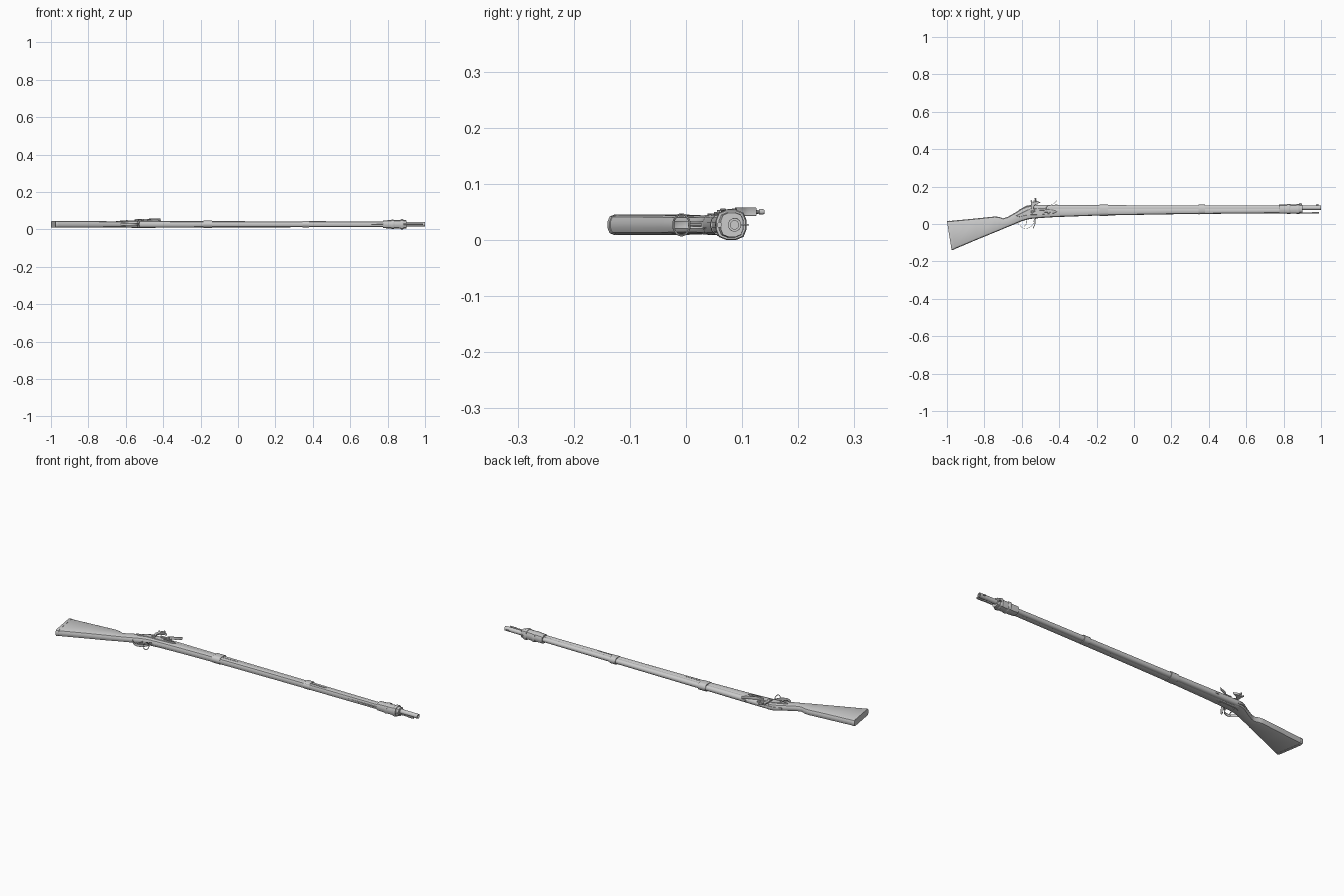
import bpy, bmesh, math
from mathutils import Vector, Matrix

ZC = 0.027  # centre plane of the gun, which lies on its side


def finish(name, bm, angle=35):
    bmesh.ops.recalc_face_normals(bm, faces=bm.faces)
    me = bpy.data.meshes.new(name)
    bm.to_mesh(me)
    bm.free()
    ob = bpy.data.objects.new(name, me)
    bpy.context.collection.objects.link(ob)
    smooth(ob, angle)
    return ob


def smooth(ob, angle=35):
    bpy.ops.object.select_all(action='DESELECT')
    ob.select_set(True)
    bpy.context.view_layer.objects.active = ob
    bpy.ops.object.shade_smooth_by_angle(angle=math.radians(angle))


def loft(name, sections, k=0.7, n=3):
    """Rounded-box sections: (x_top, y_top, x_bottom, y_bottom, half_width)."""
    bm = bmesh.new()
    rings = []
    for xt, yt, xb, yb, hw in sections:
        hh = (yt - yb) / 2
        r = k * min(hw, hh)
        ring = []
        for q, (sz, sy) in enumerate([(1, 1), (-1, 1), (-1, -1), (1, -1)]):
            for i in range(n):
                a = math.pi / 2 * (q + i / (n - 1))
                z = sz * (hw - r) + r * math.cos(a)
                y = sy * (hh - r) + r * math.sin(a)
                t = (y + hh) / (2 * hh)
                ring.append(bm.verts.new((xb + (xt - xb) * t, (yt + yb) / 2 + y, ZC + z)))
        rings.append(ring)
    m = len(rings[0])
    for a, b in zip(rings, rings[1:]):
        for i in range(m):
            bm.faces.new((a[i], a[(i + 1) % m], b[(i + 1) % m], b[i]))
    bm.faces.new(rings[0])
    bm.faces.new(rings[-1])
    return finish(name, bm)


def lathe(name, profile, origin, axis='X', sides=12):
    """Turned part; profile is (distance along axis, radius)."""
    bm = bmesh.new()
    rings = []
    rot = {'X': Matrix.Rotation(math.pi / 2, 3, 'Y'), 'Z': Matrix.Identity(3),
           'Y': Matrix.Rotation(-math.pi / 2, 3, 'X')}[axis]
    for d, r in profile:
        rings.append([bm.verts.new(rot @ Vector((r * math.cos(2 * math.pi * (i + .5) / sides),
                                                 r * math.sin(2 * math.pi * (i + .5) / sides), d))
                                   + Vector(origin)) for i in range(sides)])
    for a, b in zip(rings, rings[1:]):
        for i in range(sides):
            bm.faces.new((a[i], a[(i + 1) % sides], b[(i + 1) % sides], b[i]))
    bm.faces.new(rings[0])
    bm.faces.new(rings[-1])
    return finish(name, bm)


def plate(name, pts, z0, z1, bevel=0.001):
    """Flat outline in the side plane, extruded in z."""
    bm = bmesh.new()
    f = bm.faces.new([bm.verts.new((x, y, z0)) for x, y in pts])
    top = bmesh.ops.extrude_face_region(bm, geom=[f])
    verts = [v for v in top['geom'] if isinstance(v, bmesh.types.BMVert)]
    bmesh.ops.translate(bm, verts=verts, vec=(0, 0, z1 - z0))
    if bevel:
        edges = [e for e in bm.edges if all(v in verts for v in e.verts)]
        bmesh.ops.bevel(bm, geom=edges, offset=bevel, segments=1, affect='EDGES')
    return finish(name, bm)


def strap(name, pts, z, half_width, thick, cyclic=False, flat=True):
    """Bent strip (flat) or round wire through the given points."""
    cu = bpy.data.curves.new(name, 'CURVE')
    cu.dimensions = '2D' if flat else '3D'
    cu.fill_mode = 'NONE' if flat else 'FULL'
    cu.extrude = half_width
    cu.bevel_depth = thick
    cu.bevel_resolution = 1
    cu.resolution_u = 5
    sp = cu.splines.new('BEZIER')
    sp.bezier_points.add(len(pts) - 1)
    for bp, p in zip(sp.bezier_points, pts):
        bp.co = (p[0], p[1], p[2] if len(p) > 2 else 0)
        bp.handle_left_type = bp.handle_right_type = 'AUTO'
    sp.use_cyclic_u = cyclic
    if flat:
        cu.fill_mode = 'BOTH'
    else:
        cu.use_fill_caps = True
    ob = bpy.data.objects.new(name, cu)
    ob.location.z = z
    bpy.context.collection.objects.link(ob)
    bpy.ops.object.select_all(action='DESELECT')
    ob.select_set(True)
    bpy.context.view_layer.objects.active = ob
    bpy.ops.object.convert(target='MESH')
    smooth(bpy.context.view_layer.objects.active)


# Wooden stock: butt, wrist and long fore-end
loft("stock", [
    (-0.988, 0.016, -0.963, -0.136, 0.0175),
    (-0.85, 0.029, -0.84, -0.084, 0.0175),
    (-0.745, 0.040, -0.74, -0.043, 0.0170),
    (-0.722, 0.038, -0.715, -0.033, 0.0165),
    (-0.700, 0.030, -0.69, -0.022, 0.0160),
    (-0.675, 0.038, -0.65, -0.006, 0.0160),
    (-0.635, 0.061, -0.60, 0.015, 0.0165),
    (-0.600, 0.083, -0.565, 0.025, 0.0175),
    (-0.572, 0.095, -0.54, 0.029, 0.0180),
    (-0.550, 0.097, -0.52, 0.030, 0.0180),
    (-0.540, 0.089, -0.50, 0.032, 0.0180),
    (-0.42, 0.088, -0.42, 0.037, 0.0172),
    (-0.20, 0.088, -0.20, 0.045, 0.0165),
    (0.20, 0.087, 0.20, 0.052, 0.0160),
    (0.86, 0.086, 0.86, 0.059, 0.0150)], k=0.7)
loft("butt_plate", [(-1.0, 0.015, -0.975, -0.140, 0.0170),
                    (-0.995, 0.017, -0.970, -0.140, 0.0185),
                    (-0.985, 0.0175, -0.960, -0.136, 0.0185)], k=0.7)

# Barrel with hollow muzzle, breech tang, ramrod
lathe("barrel", [(-0.55, 0.0155), (-0.40, 0.0155), (-0.2, 0.0145), (0.4, 0.0135), (1.0, 0.0120),
                 (1.0, 0.0075), (0.90, 0.0075)], (0, 0.0865, ZC))
loft("breech_tang", [(-0.615, 0.076, -0.615, 0.070, 0.004),
                     (-0.572, 0.099, -0.572, 0.092, 0.006),
                     (-0.54, 0.102, -0.54, 0.094, 0.008)])
lathe("ramrod", [(0.0, 0.0035), (0.95, 0.0035), (0.96, 0.005), (0.99, 0.005)],
      (0, 0.0595, ZC), sides=8)
lathe("touch_hole", [(0, 0.003), (0.019, 0.003)], (-0.5, 0.088, ZC), 'Z', 8)
loft("front_sight", [(0.975, 0.107, 0.972, 0.096, 0.0015), (0.985, 0.107, 0.988, 0.096, 0.0015)])
loft("rear_sight", [(-0.42, 0.105, -0.425, 0.099, 0.005), (-0.41, 0.105, -0.405, 0.099, 0.005)])

# Barrel bands
for name, x0, x1, yb, hw in [("rear_band", -0.185, -0.140, 0.043, 0.0190),
                             ("middle_band", 0.345, 0.380, 0.052, 0.0180)]:
    loft(name, [(x0, 0.103, x0, yb, hw), (x1, 0.103, x1, yb + .001, hw)], k=0.9, n=4)
    plate(name + "_spring", [(x1, 0.066), (x1 + 0.09, 0.067), (x1 + 0.09, 0.070), (x1, 0.071)],
          ZC + 0.014, ZC + 0.0175, 0)

# Muzzle band: sleeve with two raised rings
loft("muzzle_band", [(0.775, 0.103, 0.775, 0.056, 0.0205), (0.82, 0.103, 0.82, 0.055, 0.0225),
                     (0.87, 0.103, 0.87, 0.055, 0.0235), (0.90, 0.102, 0.90, 0.062, 0.0215)],
     k=0.7)
for i, (x, hw) in enumerate([(0.818, 0.0245), (0.868, 0.0270)]):
    loft(f"muzzle_band_ring_{i + 1}", [(x, 0.106, x, 0.054, hw - .002), (x + .004, 0.108, x + .004, 0.053, hw),
                                       (x + .014, 0.108, x + .014, 0.053, hw),
                                       (x + .018, 0.106, x + .018, 0.054, hw - .002)], k=0.7)
loft("band_sight", [(0.885, 0.112, 0.880, 0.100, 0.0015), (0.895, 0.112, 0.900, 0.100, 0.0015)])

# Lock plate and counter plate
lock = [(-0.632, 0.044), (-0.612, 0.038), (-0.57, 0.048), (-0.50, 0.050), (-0.43, 0.057),
        (-0.412, 0.066), (-0.43, 0.076), (-0.50, 0.084), (-0.56, 0.080), (-0.60, 0.060)]
plate("lock_plate", lock, ZC + 0.014, ZC + 0.0205)
plate("counter_plate", [(-0.56, 0.055), (-0.45, 0.060), (-0.44, 0.068), (-0.45, 0.075),
                        (-0.55, 0.072), (-0.57, 0.063)], ZC - 0.0195, ZC - 0.014, 0)
for i, (x, y) in enumerate([(-0.545, 0.063), (-0.455, 0.067)]):
    lathe(f"counter_screw_{i + 1}", [(0, 0.004), (0.004, 0.004)], (x, y, ZC - 0.021), 'Z', 10)
for i, (x, y) in enumerate([(-0.595, 0.053), (-0.47, 0.061), (-0.435, 0.067)]):
    lathe(f"lock_screw_{i + 1}", [(0, 0.0035), (0.007, 0.0035), (0.008, 0.002)],
          (x, y, ZC + 0.015), 'Z', 10)

# Cock: curved body, jaws holding the flint, top screw
plate("cock", [(-0.550, 0.060), (-0.541, 0.055), (-0.531, 0.060), (-0.530, 0.072), (-0.537, 0.085),
               (-0.532, 0.099), (-0.518, 0.105), (-0.509, 0.110), (-0.511, 0.114), (-0.533, 0.113),
               (-0.542, 0.119), (-0.549, 0.128), (-0.554, 0.126), (-0.549, 0.112), (-0.552, 0.094),
               (-0.549, 0.078)], ZC + 0.0195, ZC + 0.0265)
lathe("cock_pivot", [(0, 0.006), (0.008, 0.006), (0.010, 0.004)], (-0.541, 0.066, ZC + 0.0195), 'Z')
loft_jaw = plate("upper_jaw", [(-0.540, 0.120), (-0.512, 0.117), (-0.508, 0.120), (-0.514, 0.124),
                               (-0.538, 0.126)], ZC + 0.017, ZC + 0.029)
plate("flint", [(-0.534, 0.113), (-0.505, 0.112), (-0.497, 0.115), (-0.508, 0.118), (-0.536, 0.120)],
      ZC + 0.018, ZC + 0.028, 0)
lathe("jaw_screw", [(0, 0.0025), (0.022, 0.0025), (0.024, 0.005), (0.030, 0.005), (0.033, 0.003)],
      (-0.527, 0.107, ZC + 0.023), 'Y', 10)

# Pan, opened steel and its spring
plate("flash_pan", [(-0.515, 0.083), (-0.505, 0.073), (-0.48, 0.073), (-0.465, 0.083)],
      ZC + 0.012, ZC + 0.028)
strap("frizzen", [(-0.476, 0.086), (-0.462, 0.094), (-0.446, 0.100), (-0.428, 0.108), (-0.412, 0.124)],
      ZC + 0.0235, 0.006, 0.0018)
lathe("frizzen_pivot", [(0, 0.004), (0.014, 0.004)], (-0.468, 0.086, ZC + 0.015), 'Z', 10)
strap("frizzen_spring", [(-0.425, 0.066), (-0.465, 0.064), (-0.482, 0.068), (-0.465, 0.076),
                         (-0.445, 0.079)], ZC + 0.022, 0.002, 0.0013)

# Trigger, guard and sling swivels
strap("trigger_guard", [(-0.665, -0.012), (-0.625, 0.003), (-0.612, -0.008), (-0.590, -0.023),
                        (-0.562, -0.021), (-0.540, -0.002), (-0.530, 0.025), (-0.495, 0.032),
                        (-0.45, 0.035)], ZC, 0.0055, 0.0017)
strap("trigger", [(-0.578, 0.025), (-0.575, 0.008), (-0.580, -0.005), (-0.589, -0.013)],
      ZC, 0.002, 0.002)


def ring(name, cx, cy, ry, rz, lean):
    strap(name, [(cx + lean * math.cos(a), cy + ry * math.cos(a), rz * math.sin(a))
                 for a in (i * math.pi / 4 for i in range(8))], ZC, 0, 0.0018, True, False)


ring("rear_sling_ring", -0.533, -0.008, 0.0145, 0.019, 0.006)
lathe("swivel_stud", [(0, 0.0035), (0.024, 0.0035)], (-0.529, 0.004, ZC), 'Y', 8)
